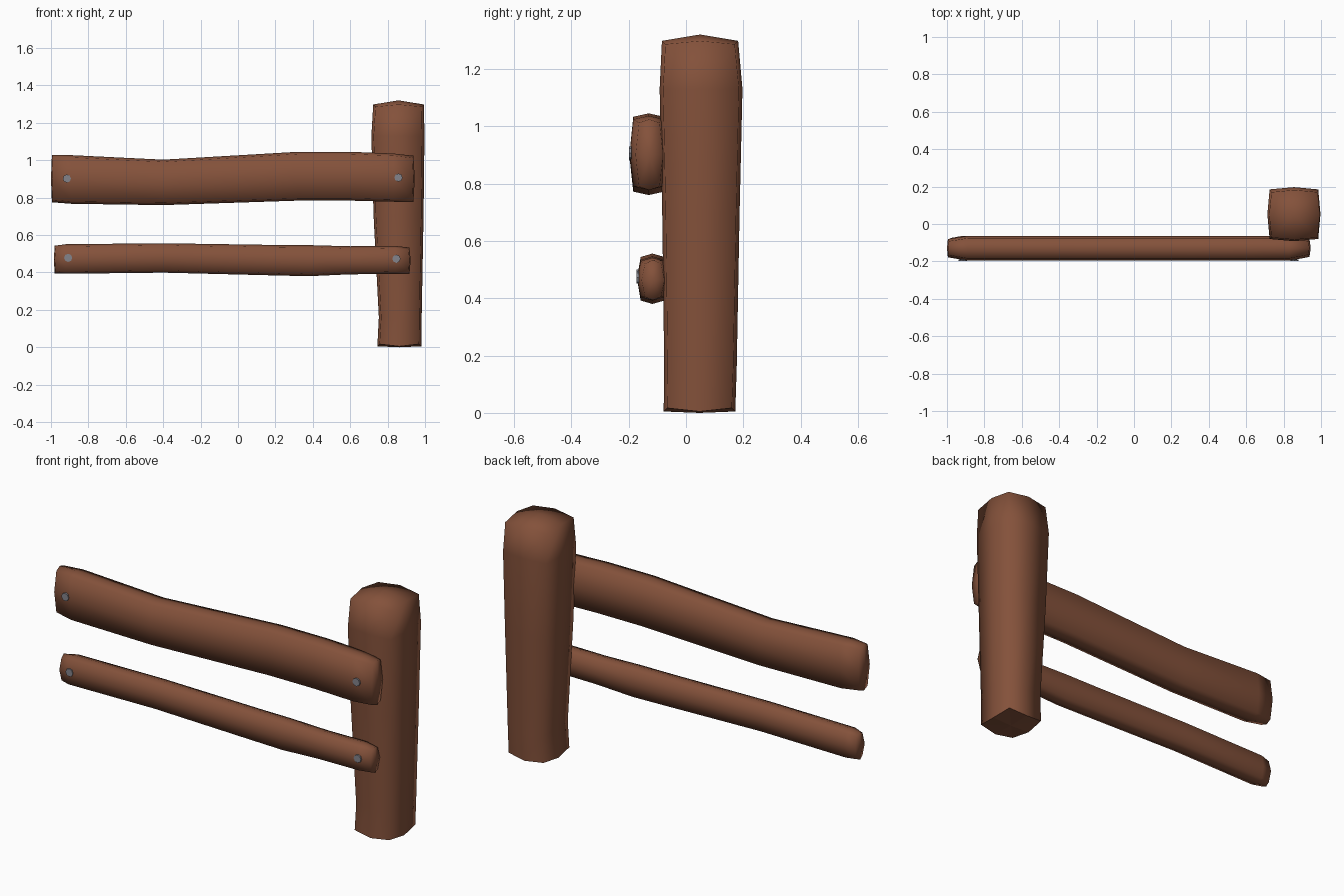
import bpy, bmesh, math
from mathutils import Matrix

if "Cube" in bpy.data.objects:
    bpy.data.objects.remove(bpy.data.objects["Cube"])


def material(name, color):
    m = bpy.data.materials.new(name)
    m.diffuse_color = (*color, 1)
    m.use_nodes = True
    m.node_tree.nodes["Principled BSDF"].inputs["Base Color"].default_value = m.diffuse_color
    return m


WOOD = material("brown_wood", (0.23, 0.083, 0.043))
IRON = material("grey_iron", (0.23, 0.23, 0.26))


def finish(name, bm, mat):
    bmesh.ops.recalc_face_normals(bm, faces=bm.faces[:])
    me = bpy.data.meshes.new(name)
    bm.to_mesh(me)
    bm.free()
    me.materials.append(mat)
    ob = bpy.data.objects.new(name, me)
    bpy.context.collection.objects.link(ob)
    return ob


def beam(name, stations, bulge, caps, place, flat_start=False, lip=0.0):
    """Loft eight-point bulged squares (t, u0, u1, v0, v1); caps are end points t."""
    bm = bmesh.new()
    rings = []
    for i, (t, u0, u1, v0, v1) in enumerate(stations):
        um, vm, b = (u0 + u1) / 2, (v0 + v1) / 2, bulge
        pts = [(u0 + b, v0 + b), (um, v0), (u1 - b, v0 + b), (u1, vm),
               (u1 - b, v1 - b), (um, v1), (u0 + b, v1 - b), (u0, vm)]
        # corners of the end rings sit slightly back from the side middles
        back = lip if i == 0 else -lip if i == len(stations) - 1 else 0
        rings.append([bm.verts.new(place(t + (back if k % 2 == 0 else 0), u, v))
                      for k, (u, v) in enumerate(pts)])
    for a, b in zip(rings, rings[1:]):
        for k in range(8):
            n = (k + 1) % 8
            bm.faces.new((a[k], a[n], b[n], b[k])).smooth = True
    for ring, st, t, flat in ((rings[0], stations[0], caps[0], flat_start),
                              (rings[-1], stations[-1], caps[1], False)):
        c = bm.verts.new(place(t, (st[1] + st[2]) / 2, (st[3] + st[4]) / 2))
        for k in range(8):
            bm.faces.new((ring[k], ring[(k + 1) % 8], c)).smooth = not flat
    return finish(name, bm, WOOD)


# upright post: z, x range, y range
beam("post", [
    (0.005, 0.745, 0.98, -0.078, 0.172),
    (0.16, 0.753, 0.982, -0.076, 0.177),
    (0.70, 0.725, 0.992, -0.083, 0.187),
    (1.13, 0.713, 0.997, -0.092, 0.197),
    (1.298, 0.723, 0.994, -0.084, 0.182),
], 0.012, (0.0, 1.32), lambda t, u, v: (u, v, t), flat_start=True, lip=0.012)

# rails: x, y range, z range
rail = lambda t, u, v: (t, u, v)
beam("upper_rail", [
    (-0.995, -0.178, -0.08, 0.775, 1.027),
    (-0.89, -0.196, -0.064, 0.767, 1.027),
    (-0.40, -0.196, -0.064, 0.760, 1.003),
    (0.32, -0.196, -0.064, 0.784, 1.045),
    (0.60, -0.196, -0.064, 0.784, 1.045),
    (0.83, -0.196, -0.064, 0.778, 1.036),
    (0.938, -0.176, -0.08, 0.777, 1.024),
], 0.012, (-1.0, 0.945), rail, lip=0.005)

beam("lower_rail", [
    (-0.98, -0.155, -0.075, 0.395, 0.543),
    (-0.92, -0.170, -0.064, 0.393, 0.551),
    (-0.40, -0.170, -0.064, 0.399, 0.556),
    (0.20, -0.170, -0.064, 0.384, 0.547),
    (0.38, -0.170, -0.064, 0.380, 0.546),
    (0.60, -0.170, -0.064, 0.390, 0.540),
    (0.84, -0.170, -0.064, 0.392, 0.542),
    (0.917, -0.155, -0.075, 0.393, 0.533),
], 0.012, (-0.985, 0.923), rail, lip=0.005)

# nail heads on the rail fronts
for i, (x, y, z) in enumerate([(-0.915, -0.194, 0.902), (0.858, -0.194, 0.907),
                               (-0.908, -0.168, 0.478), (0.847, -0.168, 0.473)]):
    bm = bmesh.new()
    bmesh.ops.create_cone(bm, cap_ends=True, segments=8, radius1=0.022, radius2=0.022, depth=0.009,
                          matrix=Matrix.Translation((x, y, z)) @ Matrix.Rotation(math.pi / 2, 4, 'X'))
    finish(f"nail_{i + 1}", bm, IRON)
